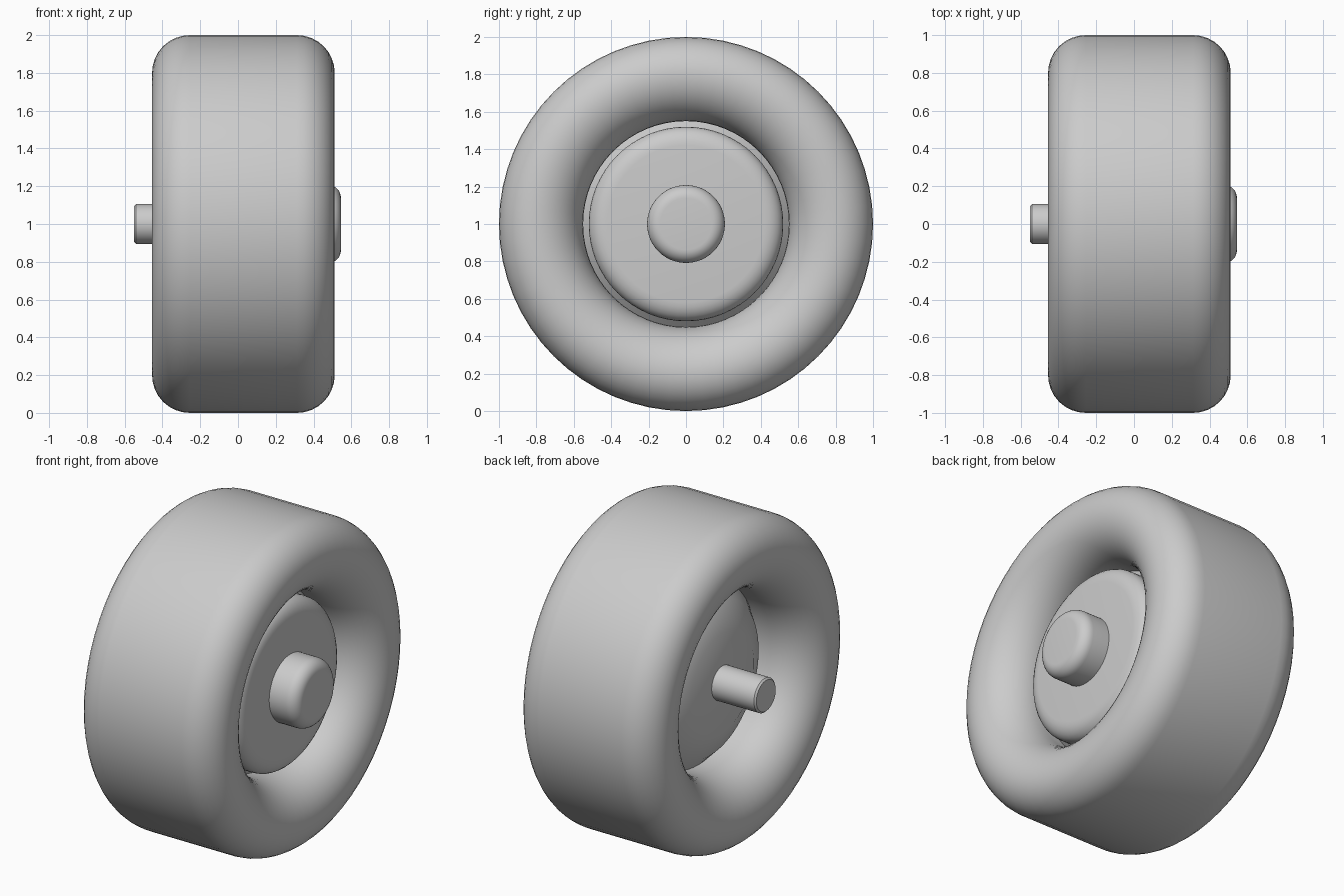
import bpy, bmesh, math

if "Cube" in bpy.data.objects:
    bpy.data.objects.remove(bpy.data.objects["Cube"])

SEGMENTS = 64
grey = bpy.data.materials.new("plain_grey")
grey.diffuse_color = (0.6, 0.6, 0.6, 1)
grey.use_nodes = True
grey.node_tree.nodes["Principled BSDF"].inputs["Base Color"].default_value = grey.diffuse_color


def arc(cx, cr, ax, ar, start, end, n=8):
    """Elliptical arc of (x, radius) points; 0 deg points to +x, 90 deg outward."""
    pts = []
    for i in range(n + 1):
        a = math.radians(start + (end - start) * i / n)
        pts.append((cx + ax * math.cos(a), cr + ar * math.sin(a)))
    return pts


def lathe(name, profile, closed=False, angle=35):
    """Revolve an (x, radius) profile about the wheel axis at z = 1."""
    bm = bmesh.new()
    rings = []
    for x, r in profile:
        if r < 1e-5:
            rings.append([bm.verts.new((x, 0, 1))] * SEGMENTS)
        else:
            rings.append([bm.verts.new((x, r * math.cos(t), 1 + r * math.sin(t)))
                          for t in (2 * math.pi * i / SEGMENTS for i in range(SEGMENTS))])
    pairs = list(zip(rings, rings[1:]))
    if closed:
        pairs.append((rings[-1], rings[0]))
    for a, b in pairs:
        for i in range(SEGMENTS):
            j = (i + 1) % SEGMENTS
            bm.faces.new(list(dict.fromkeys((a[i], a[j], b[j], b[i]))))
    bmesh.ops.recalc_face_normals(bm, faces=bm.faces)
    me = bpy.data.meshes.new(name)
    bm.to_mesh(me)
    bm.free()
    me.materials.append(grey)
    ob = bpy.data.objects.new(name, me)
    bpy.context.collection.objects.link(ob)
    bpy.ops.object.select_all(action='DESELECT')
    ob.select_set(True)
    bpy.context.view_layer.objects.active = ob
    bpy.ops.object.shade_smooth_by_angle(angle=math.radians(angle))
    return ob


# Tyre: rounded tread shoulders, soft sidewalls rolling into the bore
lathe("tyre",
      arc(0.25, 0.8, 0.262, 0.25, -90, 0, 10)
      + arc(0.312, 0.8, 0.2, 0.2, 0, 90)[1:]
      + arc(-0.255, 0.8, 0.2, 0.2, 90, 180)
      + arc(-0.195, 0.8, 0.26, 0.25, 180, 270, 10)[1:], closed=True)

# Hub disc: rounded front edge, shallow cone at the back
lathe("hub_disc",
      [(0.36, 0), (0.36, 0.42)] + arc(0.28, 0.42, 0.08, 0.1, 0, 90, 6)[1:]
      + [(0.2, 0.52), (0.16, 0.56), (-0.08, 0.56), (-0.17, 0.47), (-0.25, 0.31), (-0.25, 0)])

# Domed centre cap on the outer side
lathe("centre_cap",
      [(0.3, 0), (0.3, 0.208)] + arc(0.475, 0.138, 0.07, 0.07, 90, 0) + [(0.545, 0)])

# Axle stub on the inner side
lathe("axle",
      [(0.2, 0), (0.2, 0.105), (-0.54, 0.105), (-0.55, 0.095), (-0.55, 0)])
